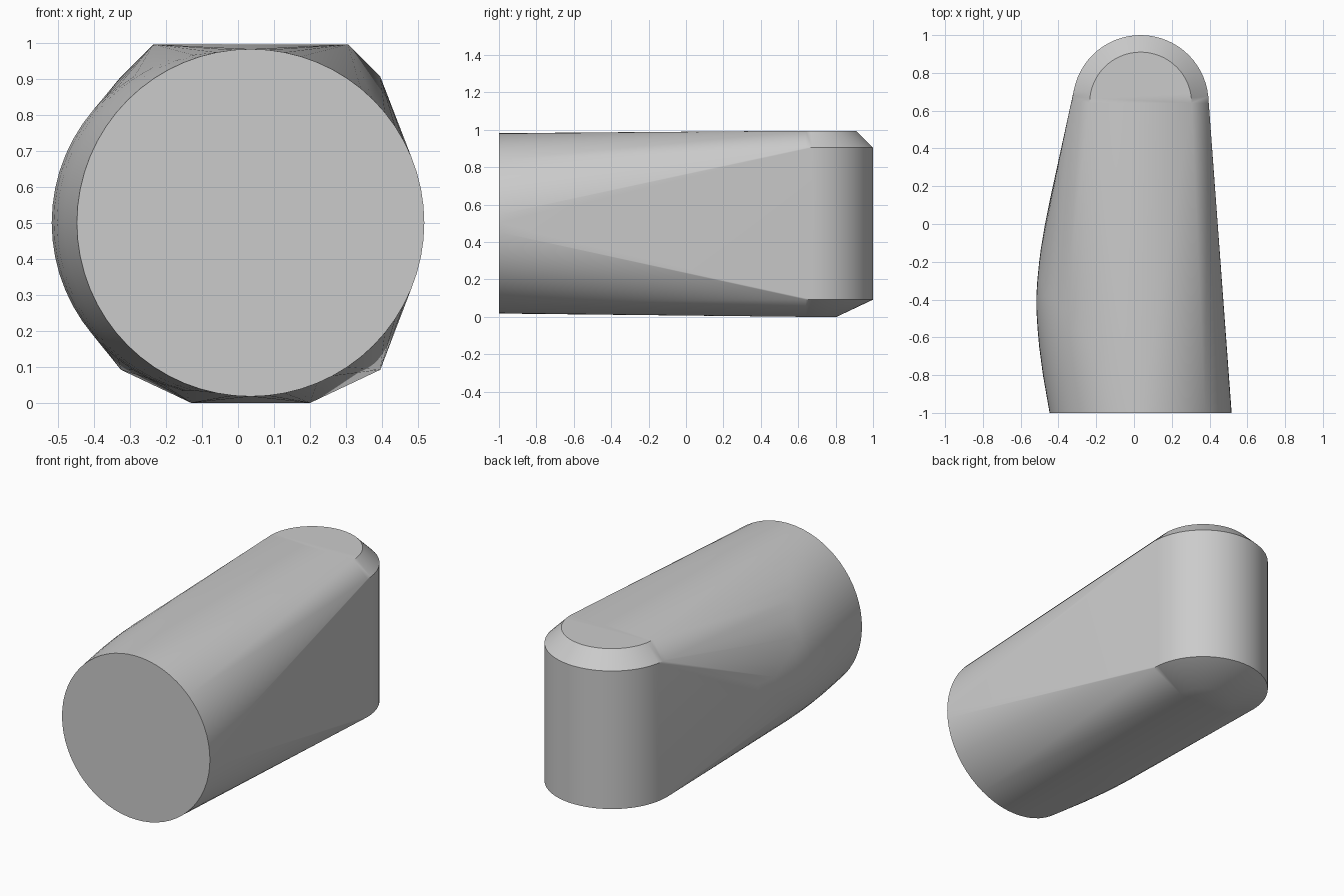
import bpy, bmesh
from math import cos, sin, radians

if "Cube" in bpy.data.objects:
    bpy.data.objects.remove(bpy.data.objects["Cube"])

CX, CZ, R = 0.035, 0.5, 0.482      # axis and radius of the round end
POST_Y = 0.64                      # centre of the rounded back end

grey = bpy.data.materials.new("light grey")
grey.use_nodes = True
colour = (0.6, 0.6, 0.6, 1)
grey.diffuse_color = colour
grey.node_tree.nodes["Principled BSDF"].inputs["Base Color"].default_value = colour

bm = bmesh.new()


def upright_arc(x, y, start, end, steps):
    """Arc in a plane facing the front."""
    for i in range(steps + 1):
        a = radians(start + (end - start) * i / steps)
        bm.verts.new((x + R * cos(a), y, CZ + R * sin(a)))


def level_arc(radius, z, steps=32):
    """Horizontal half circle around the back end."""
    for i in range(steps + 1):
        a = radians(180 * i / steps)
        bm.verts.new((CX + radius * cos(a), POST_Y + radius * sin(a), z))


# Round front disc
upright_arc(CX, -1, 0, 354.375, 63)

# Bulge along one side: (y, outermost x)
for y, x in [(-0.8, -0.482), (-0.65, -0.502), (-0.55, -0.511), (-0.45, -0.517),
             (-0.38, -0.517), (-0.3, -0.512), (-0.2, -0.502), (-0.13, -0.493),
             (0, -0.471), (0.13, -0.445)]:
    upright_arc(x + R, y, 105, 255, 26)

# Rounded back wall with a top chamfer and a wider bottom chamfer
for radius, z in [(0.165, 0), (0.36, 0.092), (0.36, 0.905), (0.27, 0.995)]:
    level_arc(radius, z)

# Wrap one tight skin around all the sections
bmesh.ops.convex_hull(bm, input=bm.verts[:])
bmesh.ops.delete(bm, geom=[v for v in bm.verts if not v.link_faces], context='VERTS')
bmesh.ops.dissolve_limit(bm, angle_limit=radians(0.2), verts=bm.verts[:], edges=bm.edges[:])
bmesh.ops.recalc_face_normals(bm, faces=bm.faces[:])

mesh = bpy.data.meshes.new("tapered_body")
bm.to_mesh(mesh)
bm.free()
mesh.materials.append(grey)
body = bpy.data.objects.new("tapered_body", mesh)
bpy.context.collection.objects.link(body)

bpy.ops.object.select_all(action='DESELECT')
body.select_set(True)
bpy.context.view_layer.objects.active = body
bpy.ops.object.shade_smooth_by_angle(angle=radians(35))
